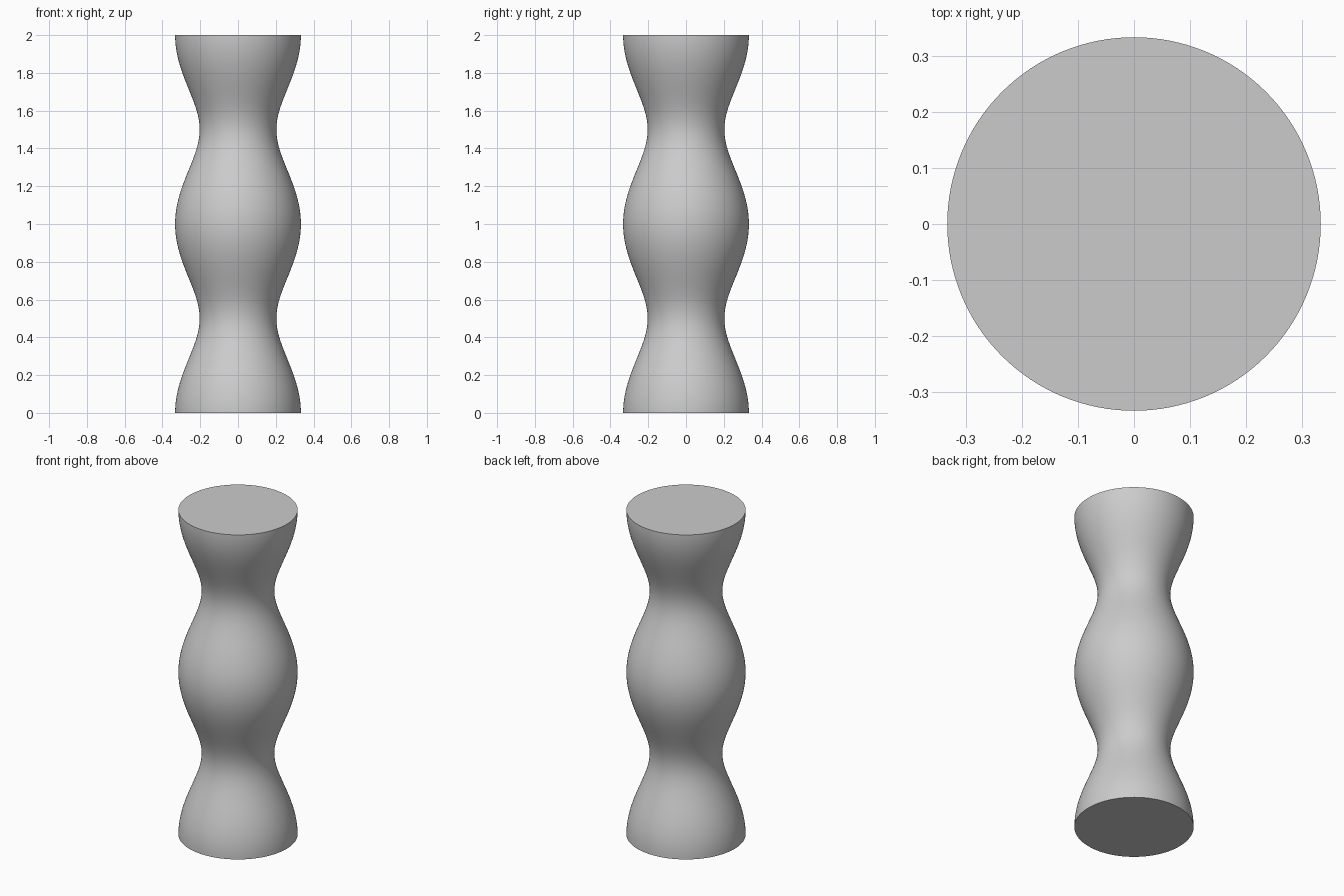
import bpy, bmesh, math

if "Cube" in bpy.data.objects:
    bpy.data.objects.remove(bpy.data.objects["Cube"])

# Rippled column: a wavy profile revolved around z, two full waves
SIDES, RINGS = 128, 96
R_MAX, R_MIN = 0.333, 0.203
mid = (R_MAX**2 + R_MIN**2) / 2
amp = (R_MAX**2 - R_MIN**2) / 2

bm = bmesh.new()
rings = []
for i in range(RINGS + 1):
    z = 2 * i / RINGS
    r = math.sqrt(mid + amp * math.cos(2 * math.pi * z))
    rings.append([bm.verts.new((r * math.cos(2 * math.pi * k / SIDES),
                                r * math.sin(2 * math.pi * k / SIDES), z))
                  for k in range(SIDES)])
for a, b in zip(rings, rings[1:]):
    for k in range(SIDES):
        n = (k + 1) % SIDES
        bm.faces.new((a[k], a[n], b[n], b[k]))

# End caps
bm.faces.new(rings[0][::-1])
bm.faces.new(rings[-1])

mesh = bpy.data.meshes.new("column")
bm.to_mesh(mesh)
bm.free()
column = bpy.data.objects.new("column", mesh)
bpy.context.collection.objects.link(column)

# Plain grey
grey = bpy.data.materials.new("grey")
grey.diffuse_color = (0.6, 0.6, 0.6, 1)
grey.use_nodes = True
grey.node_tree.nodes["Principled BSDF"].inputs["Base Color"].default_value = grey.diffuse_color
mesh.materials.append(grey)

bpy.context.view_layer.objects.active = column
column.select_set(True)
bpy.ops.object.shade_smooth_by_angle(angle=math.radians(40))
